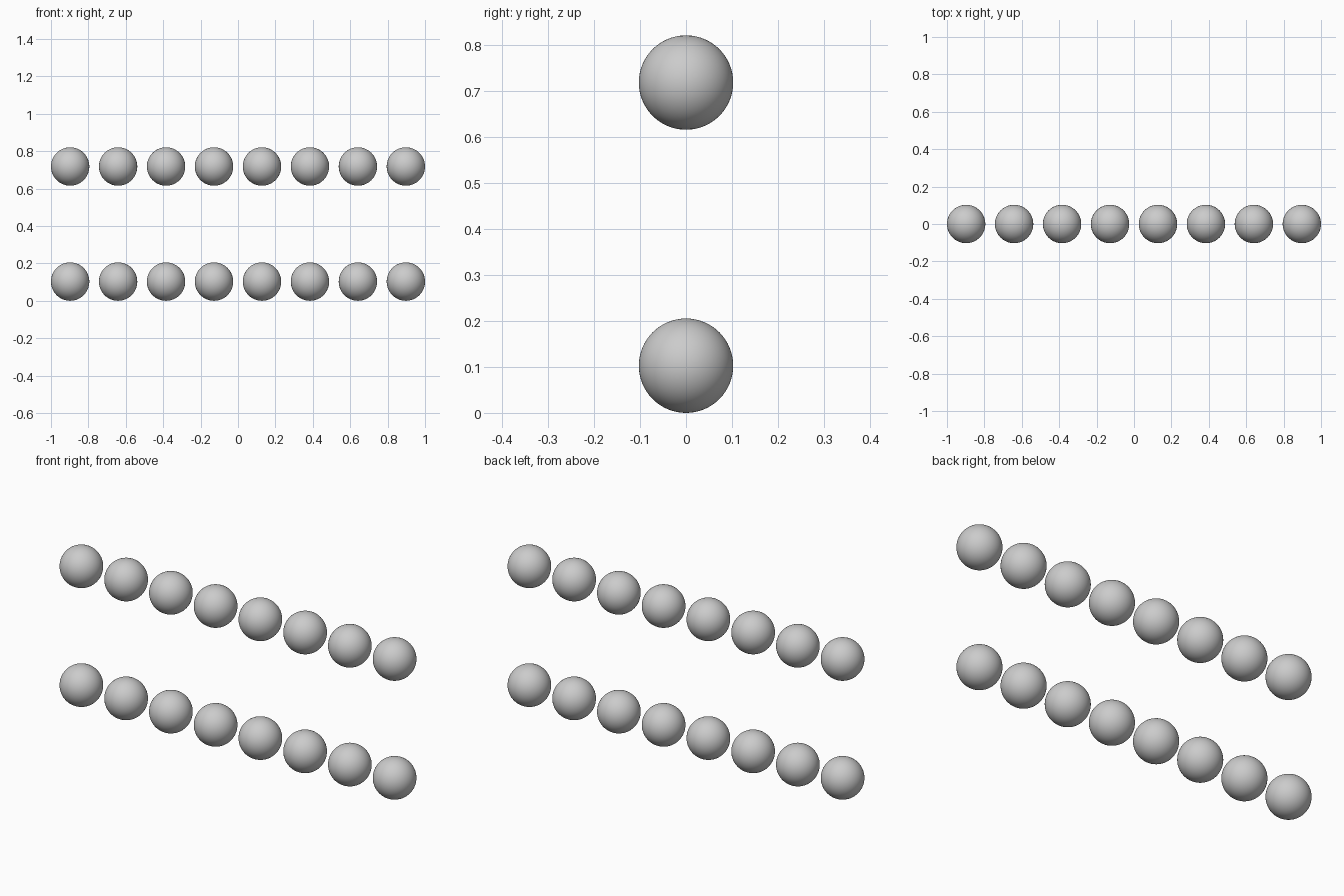
import bpy

if "Cube" in bpy.data.objects:
    bpy.data.objects.remove(bpy.data.objects["Cube"])

COUNT = 8
R = 2 / 19.5          # eight balls spaced 2.5 radii apart span 2 units
STEP = 2.5 * R
ROW_GAP = 6 * R


def ball(name, x, z):
    bpy.ops.mesh.primitive_uv_sphere_add(segments=64, ring_count=32, radius=R,
                                         location=(x, 0, z))
    obj = bpy.context.object
    obj.name = name
    bpy.ops.object.shade_smooth()


# Two parallel rows of balls, one above the other
for row, z in (("lower", R), ("upper", R + ROW_GAP)):
    for i in range(COUNT):
        ball(f"{row}_ball_{i + 1}", (i - (COUNT - 1) / 2) * STEP, z)
